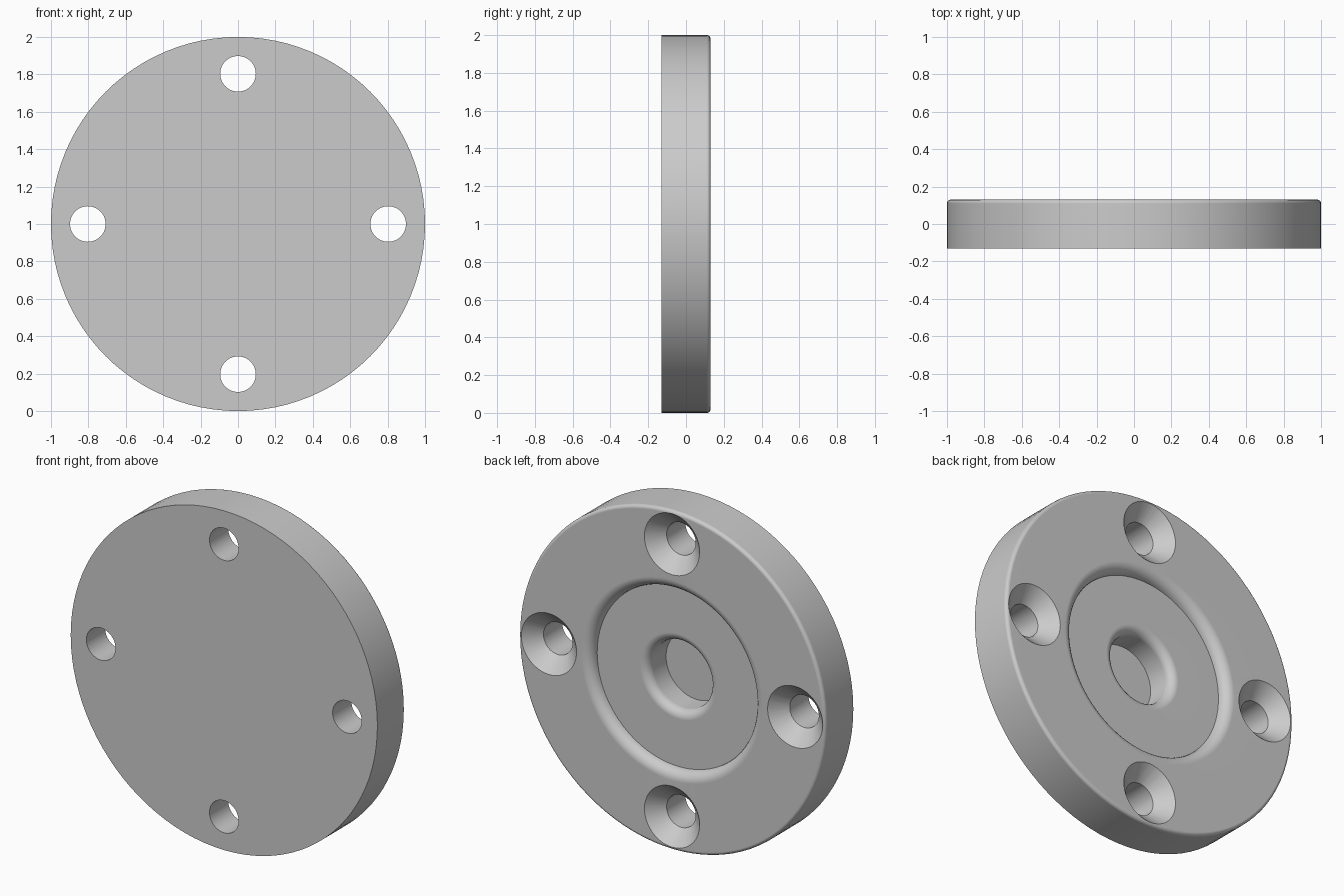
import bpy, bmesh
from math import sin, cos, pi, radians
from mathutils import Vector, Matrix

cube = bpy.data.objects.get("Cube")
if cube:
    bpy.data.objects.remove(cube, do_unlink=True)

HALF = 0.13            # half the flange thickness
RECESS = HALF - 0.06   # floor of the wide recess
BORE = HALF - 0.23     # floor of the blind bore
CENTRE = Vector((0, 0, 1))

grey = bpy.data.materials.new("plain grey")
grey.use_nodes = True
colour = (0.6, 0.6, 0.6, 1)
grey.diffuse_color = colour
grey.node_tree.nodes["Principled BSDF"].inputs["Base Color"].default_value = colour


def arc(r, y, size, start, end, steps=6):
    """Fillet points around a centre at radius r and depth y."""
    angles = [radians(start + (end - start) * i / steps) for i in range(steps + 1)]
    return [(r + size * cos(a), y + size * sin(a)) for a in angles]


def lathe(name, profile, steps, centre):
    """Turn a (radius, y) profile about the y axis."""
    bm = bmesh.new()
    verts = [bm.verts.new((r, y, 0)) for r, y in profile]
    edges = [bm.edges.new(pair) for pair in zip(verts, verts[1:])]
    bmesh.ops.spin(bm, geom=verts + edges, cent=(0, 0, 0), axis=(0, 1, 0),
                   angle=2 * pi, steps=steps, use_merge=True)
    bmesh.ops.remove_doubles(bm, verts=bm.verts, dist=1e-5)
    bmesh.ops.recalc_face_normals(bm, faces=bm.faces)
    bmesh.ops.translate(bm, verts=bm.verts, vec=centre)
    mesh = bpy.data.meshes.new(name)
    bm.to_mesh(mesh)
    bm.free()
    mesh.materials.append(grey)
    obj = bpy.data.objects.new(name, mesh)
    bpy.context.collection.objects.link(obj)
    return obj


# Flange disc: plain front, rounded rim, round-lipped recess and blind bore
profile = [(0, -HALF), (1, -HALF)]
profile += arc(0.98, HALF - 0.02, 0.02, 0, 90)
profile += arc(0.59, RECESS, 0.06, 90, 180)
profile += arc(0.25, RECESS - 0.05, 0.05, 90, 180)
profile += [(0.2, BORE), (0, BORE)]
flange = lathe("flange_disc", profile, 96, CENTRE)

# Four countersunk screw holes
hole = [(0, -0.2), (0.095, -0.2), (0.095, HALF - 0.085),
        (0.18, HALF), (0.18, 0.2), (0, 0.2)]
bpy.context.view_layer.objects.active = flange
for i in range(4):
    offset = Matrix.Rotation(i * pi / 2, 3, 'Y') @ Vector((0.803, 0, 0))
    cutter = lathe("screw_hole_cutter", hole, 48, CENTRE + offset)
    cutter.hide_render = True
    cut = flange.modifiers.new("screw_hole", 'BOOLEAN')
    cut.operation = 'DIFFERENCE'
    cut.solver = 'EXACT'
    cut.object = cutter
    bpy.ops.object.modifier_apply(modifier=cut.name)
    bpy.data.objects.remove(cutter, do_unlink=True)

# Smooth curved walls, crisp edges and flat faces
bpy.ops.object.select_all(action='DESELECT')
flange.select_set(True)
bpy.ops.object.shade_smooth_by_angle(angle=radians(30))
weighted = flange.modifiers.new("flat_face_normals", 'WEIGHTED_NORMAL')
weighted.keep_sharp = True
